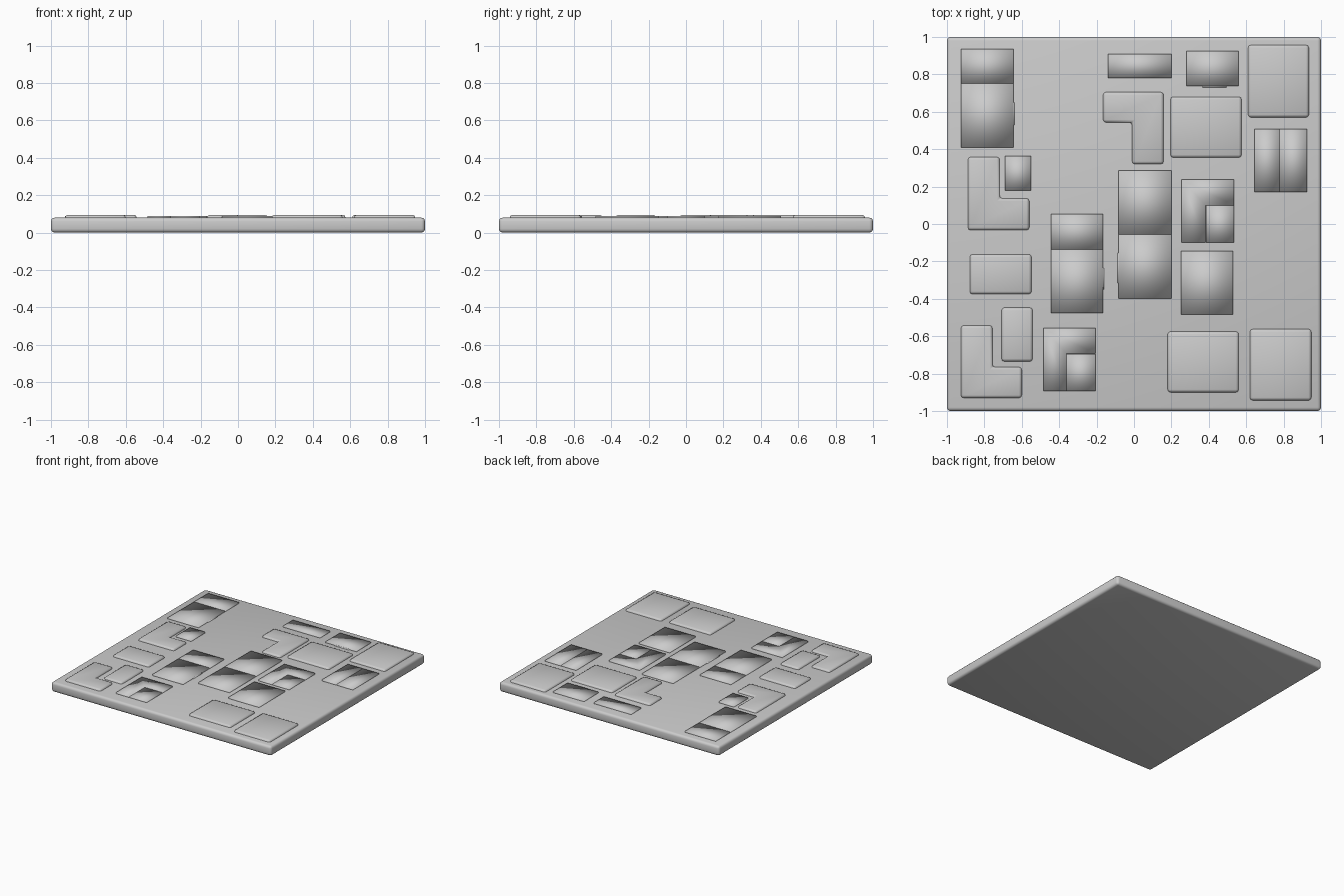
import bpy, bmesh

if "Cube" in bpy.data.objects:
    bpy.data.objects.remove(bpy.data.objects["Cube"])


def prism(name, pts, z0, z1, bevel=0.0, segs=2):
    """Extrude a 4-point or L-shaped 6-point outline, smooth shaded."""
    bm = bmesh.new()
    v = [bm.verts.new((x, y, z0)) for x, y in pts]
    if len(v) == 4:
        faces = [bm.faces.new(v)]
    else:  # L: two quads split from outer to inner corner
        faces = [bm.faces.new(v[:4]), bm.faces.new([v[0], v[3], v[4], v[5]])]
    ext = bmesh.ops.extrude_face_region(bm, geom=faces, use_keep_orig=True)
    for g in ext["geom"]:
        if isinstance(g, bmesh.types.BMVert):
            g.co.z = z1
    bmesh.ops.recalc_face_normals(bm, faces=bm.faces)
    for f in bm.faces:
        f.smooth = True
    mesh = bpy.data.meshes.new(name)
    bm.to_mesh(mesh)
    bm.free()
    ob = bpy.data.objects.new(name, mesh)
    bpy.context.collection.objects.link(ob)
    if bevel:
        m = ob.modifiers.new("bevel", "BEVEL")
        m.width, m.segments = bevel, segs
        m.limit_method = "ANGLE"
    return ob


def rect(x0, x1, y0, y1):
    return [(x0, y0), (x1, y0), (x1, y1), (x0, y1)]


def ell(cx, cy, ex, ey, ix, iy):
    """L outline: outer corner c, far ends e, inner corner i."""
    return [(cx, cy), (ex, cy), (ex, iy), (ix, iy), (ix, ey), (cx, ey)]


# Base slab
prism("base_slab", rect(-1, 1, -1, 1), 0, 0.08, 0.02, 3)

# Raised plates with rounded edges
for r in [(.61, .935, .57, .957), (.195, .575, .355, .68), (.18, .56, -.9, -.575),
          (.62, .948, -.943, -.562), (-.878, -.548, -.375, -.162),
          (-.708, -.542, -.735, -.447)]:
    prism("raised_plate", rect(*r), .06, .095, .015)

# Raised L-shaped plates with rounded edges
for l in [(-.888, -.033, -.56, .358, -.718, .137),
          (-.925, -.93, -.6, -.542, -.757, -.765),
          (.158, .705, -.165, .32, -.01, .543)]:
    prism("raised_ell_plate", ell(*l), .06, .095, .015)

# Thin sharp-edged tiles
for r in [(-.925, -.645, .752, .935), (-.925, -.645, .408, .75),
          (-.69, -.552, .18, .363), (-.445, -.165, -.135, .053),
          (-.445, -.165, -.477, -.137), (-.082, .2, -.055, .285),
          (-.082, .2, -.397, -.057), (.25, .53, -.483, -.145),
          (-.138, .2, .78, .91), (.28, .56, .737, .925),
          (.643, .777, .17, .508), (.779, .925, .17, .508),
          (.385, .535, -.1, .098), (-.36, -.205, -.893, -.695)]:
    prism("thin_tile", rect(*r), .075, .089)

# Thin L-shaped tiles wrapped around small tiles
for l in [(.255, .238, .535, -.1, .383, .1),
          (-.485, -.557, -.205, -.893, -.362, -.693)]:
    prism("thin_ell_tile", ell(*l), .075, .089)

# Small tabs on tile edges
for r in [(-.655, -.64, .53, .65), (-.175, -.16, -.35, -.235),
          (-.088, -.072, -.315, -.155), (.365, .495, .73, .745)]:
    prism("edge_tab", rect(*r), .07, .086)
